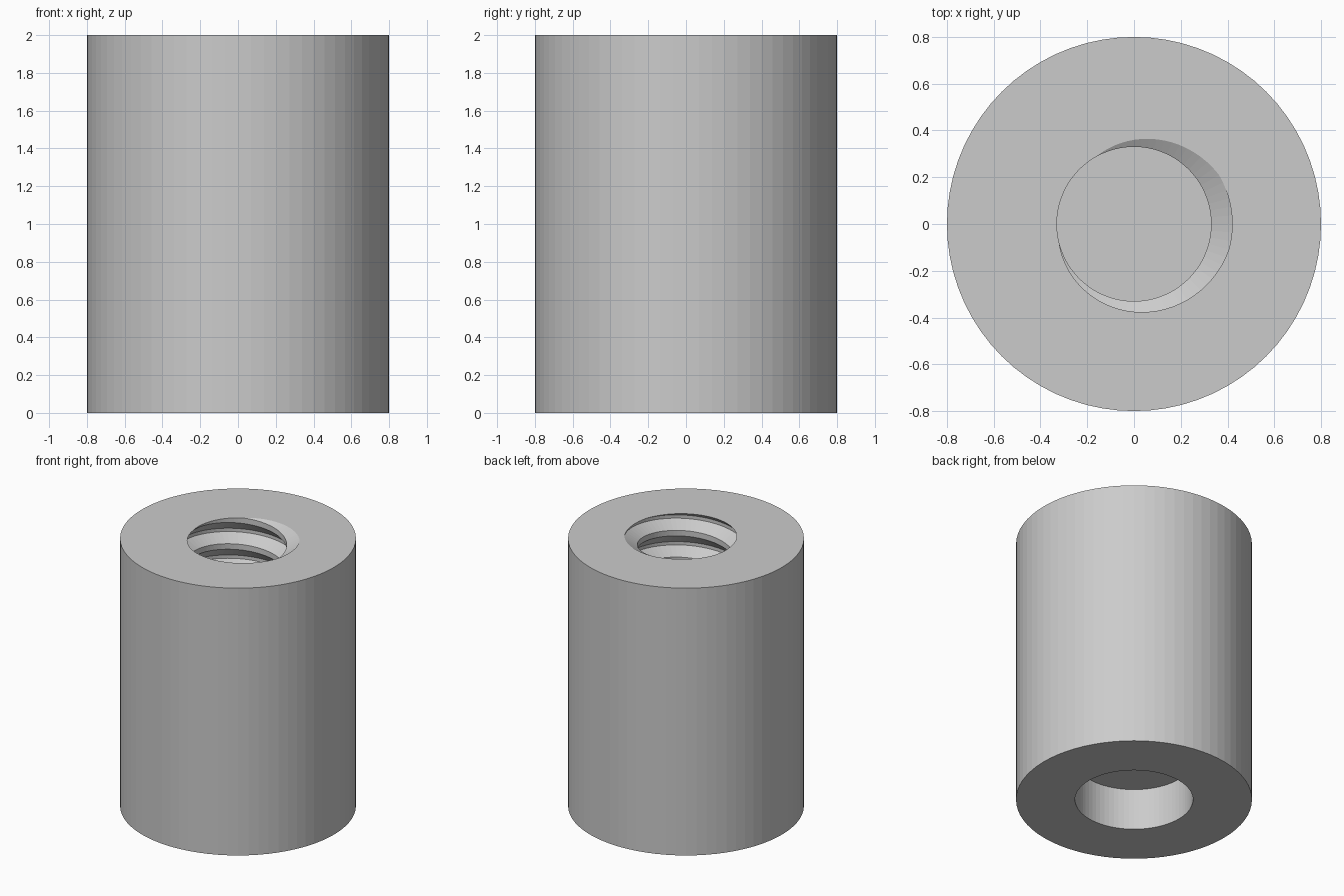
import bpy, bmesh
from math import sin, cos, tau, radians

if "Cube" in bpy.data.objects:
    bpy.data.objects.remove(bpy.data.objects["Cube"])

SEG = 72
HEIGHT, OUTER = 2.0, 0.8
CREST, ROOT, PITCH, FLOOR = 0.33, 0.42, 0.2, 0.5
BORE, BORE_DEPTH = 0.4, 0.31

grey = bpy.data.materials.new("plain grey")
grey.use_nodes = True
grey.diffuse_color = (0.6, 0.6, 0.6, 1)
grey.node_tree.nodes["Principled BSDF"].inputs["Base Color"].default_value = grey.diffuse_color

bm = bmesh.new()


def ring(radius, z):
    return [bm.verts.new((radius * cos(tau * i / SEG), radius * sin(tau * i / SEG), z))
            for i in range(SEG)]


def join(a, b):
    for i in range(SEG):
        j = (i + 1) % SEG
        bm.faces.new((a[i], a[j], b[j], b[i]))


# Threaded hole: sweep the thread profile up a helix, past both ends
profile = [(-15, ROOT), (30, ROOT), (120, CREST), (194, CREST), (345, ROOT)]
turns = int((HEIGHT - FLOOR) / PITCH) + 4
columns = []
for i in range(turns * SEG + 1):
    t = tau * i / SEG
    base = FLOOR - 2 * PITCH + (HEIGHT - FLOOR) % PITCH + PITCH * t / tau
    columns.append([bm.verts.new((r * cos(t), r * sin(t), base - PITCH * radians(a) / tau))
                    for a, r in profile])
for a, b in zip(columns, columns[1:]):
    for k in range(len(profile) - 1):
        bm.faces.new((a[k], b[k], b[k + 1], a[k + 1]))
bmesh.ops.remove_doubles(bm, verts=bm.verts[:], dist=0.0005)

# Trim the thread flush with the top and the hole floor
for z, up in ((HEIGHT, 1), (FLOOR, -1)):
    bmesh.ops.bisect_plane(bm, geom=bm.verts[:] + bm.edges[:] + bm.faces[:],
                           plane_co=(0, 0, z), plane_no=(0, 0, up), clear_outer=True)


def open_edges(z):
    return [e for e in bm.edges if e.is_boundary
            and all(abs(v.co.z - z) < 0.0001 for v in e.verts)]


# Hole floor
bmesh.ops.triangle_fill(bm, edges=open_edges(FLOOR), use_beauty=True)

# Outer wall, underside and smooth lower hole
top, bottom = ring(OUTER, HEIGHT), ring(OUTER, 0)
mouth, ceiling = ring(BORE, 0), ring(BORE, BORE_DEPTH)
join(bottom, top)
join(mouth, bottom)
join(ceiling, mouth)
bm.faces.new(ceiling)

# Top face around the threaded hole
bmesh.ops.triangle_fill(bm, edges=open_edges(HEIGHT), use_beauty=True, normal=(0, 0, 1))
bmesh.ops.recalc_face_normals(bm, faces=bm.faces[:])

mesh = bpy.data.meshes.new("threaded_cylinder")
bm.to_mesh(mesh)
bm.free()
mesh.materials.append(grey)
body = bpy.data.objects.new("threaded_cylinder", mesh)
bpy.context.collection.objects.link(body)
